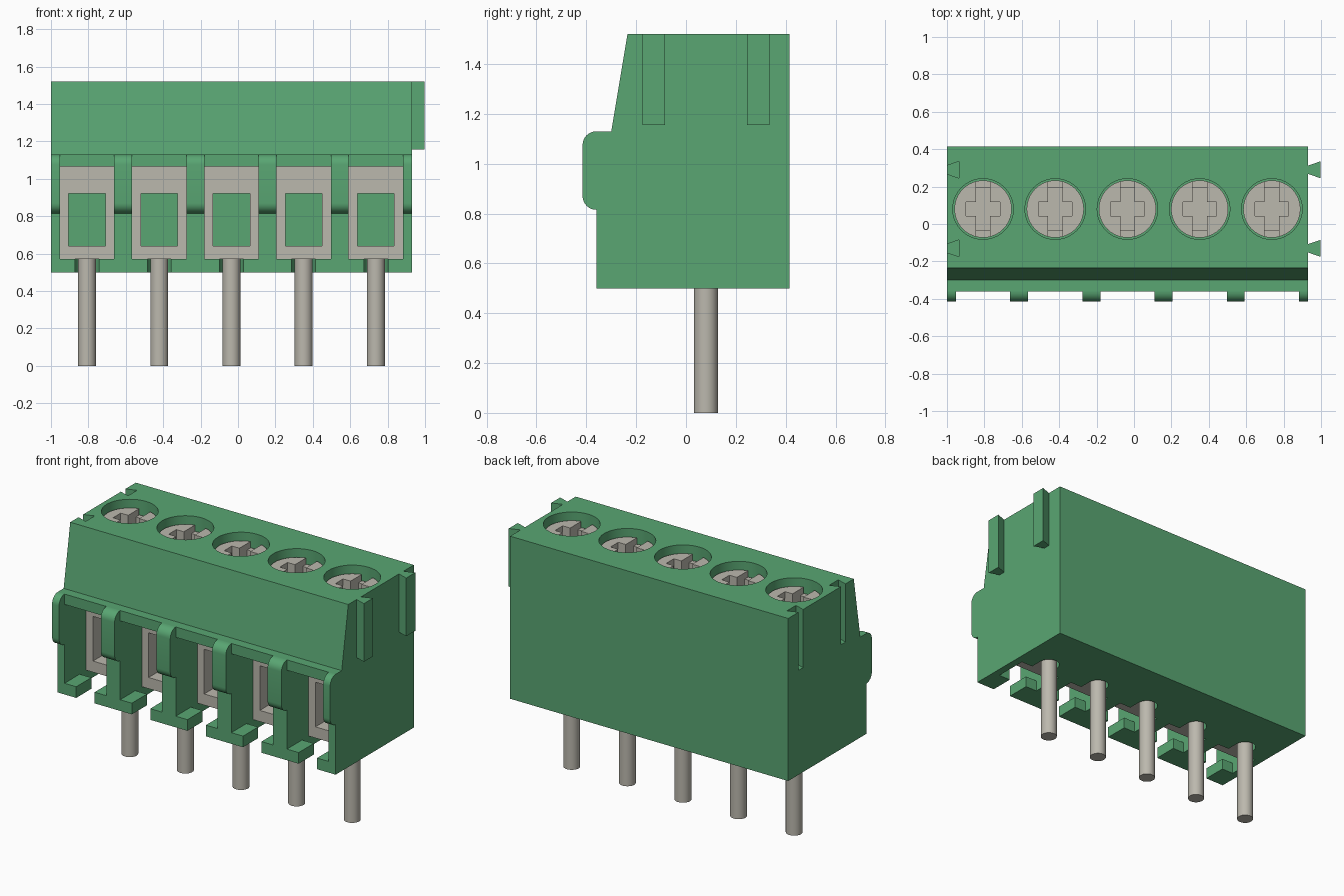
import bpy, bmesh, math
from mathutils import Vector

if "Cube" in bpy.data.objects:
    bpy.data.objects.remove(bpy.data.objects["Cube"], do_unlink=True)


def material(name, color):
    m = bpy.data.materials.new(name)
    m.use_nodes = True
    m.diffuse_color = (*color, 1)
    m.node_tree.nodes["Principled BSDF"].inputs["Base Color"].default_value = (*color, 1)
    return m


GREEN = material("green plastic", (0.10, 0.38, 0.17))
METAL = material("pale metal", (0.50, 0.48, 0.42))

PITCH, SCREW_Y = 0.386, 0.08
CENTRES = [-0.035 + PITCH * i for i in range(-2, 3)]
LEFT, RIGHT, BOTTOM, TOP = -1.0, 0.93, 0.5, 1.52


def prism(bm, profile, axis, lo, hi):
    """Extrude a 2D profile along an axis; x takes (y, z), z takes (x, y)."""
    def place(p, t):
        return Vector((t, *p)) if axis == "x" else Vector((*p, t))
    face = bm.faces.new([bm.verts.new(place(p, lo)) for p in profile])
    ext = bmesh.ops.extrude_face_region(bm, geom=[face])
    shift = place((0, 0), hi - lo)
    bmesh.ops.translate(bm, vec=shift, verts=[v for v in ext["geom"] if isinstance(v, bmesh.types.BMVert)])


def box(bm, x, y, z):
    prism(bm, [(x[0], y[0]), (x[1], y[0]), (x[1], y[1]), (x[0], y[1])], "z", *z)


def arc(cx, cy, r, a0, a1, n):
    steps = [math.radians(a0 + (a1 - a0) * i / n) for i in range(n + 1)]
    return [(cx + r * math.cos(a), cy + r * math.sin(a)) for a in steps]


def disc(cx, cy, r, n=40):
    return arc(cx, cy, r, 0, 360, n)[:-1]


def make(name, bm, mat, smooth=False):
    bmesh.ops.recalc_face_normals(bm, faces=bm.faces[:])
    mesh = bpy.data.meshes.new(name)
    bm.to_mesh(mesh)
    bm.free()
    ob = bpy.data.objects.new(name, mesh)
    bpy.context.scene.collection.objects.link(ob)
    mesh.materials.append(mat)
    if smooth:
        shade(ob)
    return ob


def shade(ob):
    bpy.ops.object.select_all(action="DESELECT")
    ob.select_set(True)
    bpy.context.view_layer.objects.active = ob
    bpy.ops.object.shade_smooth_by_angle(angle=math.radians(30))


def cut(ob, bm):
    """Subtract the shapes in bm and discard the cutter."""
    cutter = make("cutter", bm, ob.data.materials[0])
    cutter.hide_render = True
    mod = ob.modifiers.new("cut", "BOOLEAN")
    mod.object, mod.operation, mod.solver = cutter, "DIFFERENCE", "EXACT"
    bpy.context.view_layer.objects.active = ob
    bpy.ops.object.modifier_apply(modifier=mod.name)
    bpy.data.objects.remove(cutter, do_unlink=True)


# Housing block with a sloping upper front
bm = bmesh.new()
prism(bm, [(-0.36, BOTTOM), (0.415, BOTTOM), (0.415, TOP), (-0.235, TOP),
           (-0.30, 1.13), (-0.36, 1.13)], "x", LEFT, RIGHT)
housing = make("housing", bm, GREEN)

# Wire pockets in the front
bm = bmesh.new()
for x in CENTRES:
    box(bm, (x - 0.145, x + 0.145), (-0.5, 0.30), (0.57, 1.065))
cut(housing, bm)

# Wide floor openings under the clamps
bm = bmesh.new()
for x in CENTRES:
    box(bm, (x - 0.145, x + 0.145), (-0.21, 0.0), (0.4, 0.6))
cut(housing, bm)

# Round-ended pin slots in the floor
bm = bmesh.new()
for x in CENTRES:
    slot = [(x - 0.064, -0.5), (x + 0.064, -0.5)] + arc(x, SCREW_Y, 0.064, 0, 180, 12)
    prism(bm, slot, "z", 0.4, 0.6)
cut(housing, bm)

# Screw holes in the top
bm = bmesh.new()
for x in CENTRES:
    prism(bm, disc(x, SCREW_Y, 0.162), "z", 1.2, 1.6)
cut(housing, bm)


# Dovetail grooves on one end, matching tabs on the other
def dovetail(bm, x, y, z1):
    prism(bm, [(x, y - 0.022), (x + 0.066, y - 0.045), (x + 0.066, y + 0.045), (x, y + 0.022)],
          "z", 1.155, z1)


bm, tabs = bmesh.new(), bmesh.new()
for y in (-0.13, 0.29):
    dovetail(bm, LEFT - 0.001, y, 1.6)
    dovetail(tabs, RIGHT, y, TOP)
cut(housing, bm)
shade(housing)
make("dovetail_tabs", tabs, GREEN)

# Rounded ribs standing out between the pockets
edges = [LEFT] + [x + s * 0.145 for x in CENTRES for s in (-1, 1)] + [RIGHT]
rib = [(-0.36, 0.815)] + arc(-0.36, 0.87, 0.055, 270, 180, 8)[1:] \
    + arc(-0.36, 1.075, 0.055, 180, 90, 8)
bm = bmesh.new()
for a, b in zip(edges[::2], edges[1::2]):
    prism(bm, rib, "x", a, b)
make("front_ribs", bm, GREEN, True)

for i, x in enumerate(CENTRES, 1):
    # Clamp frame with an open window
    bm = bmesh.new()
    box(bm, (x - 0.145, x + 0.145), (-0.145, 0.30), (0.57, 1.065))
    clamp = make(f"clamp_{i}", bm, METAL)
    bm = bmesh.new()
    box(bm, (x - 0.098, x + 0.098), (-0.3, 0.4), (0.64, 0.92))
    cut(clamp, bm)

    # Solder pin
    bm = bmesh.new()
    prism(bm, disc(x, SCREW_Y, 0.048, 32), "z", 0, 0.58)
    make(f"pin_{i}", bm, METAL, True)

    # Screw head with a full slot and a deeper cross
    bm = bmesh.new()
    prism(bm, disc(x, SCREW_Y, 0.153), "z", 1.19, 1.47)
    screw = make(f"screw_{i}", bm, METAL)
    for hx, hy, depth in ((0.038, 0.2, 0.04), (0.038, 0.115, 0.12), (0.09, 0.038, 0.12)):
        bm = bmesh.new()
        box(bm, (x - hx, x + hx), (SCREW_Y - hy, SCREW_Y + hy), (1.47 - depth, 1.6))
        cut(screw, bm)
    shade(screw)
